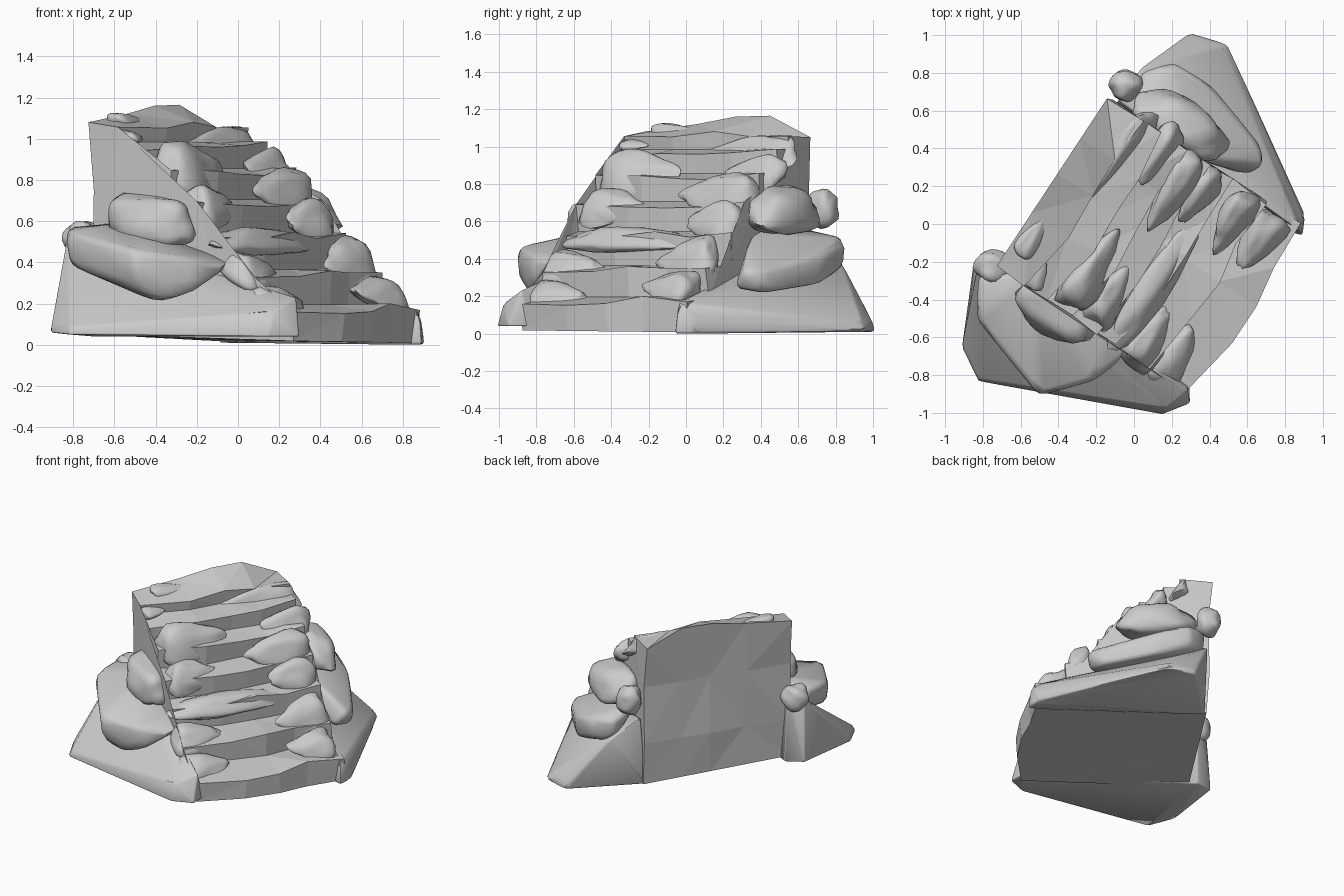
import bpy, bmesh, math, random
from mathutils import Vector, noise

random.seed(4)
# Stair frame: u runs down the flight, v across its width
U = Vector((0.835, -0.55, 0))
V = Vector((0.55, 0.835, 0))


def world(u, v, z):
    return U * u + V * v + Vector((0, 0, z))


def finish(bm, name, smooth=None):
    bmesh.ops.recalc_face_normals(bm, faces=bm.faces[:])
    me = bpy.data.meshes.new(name)
    bm.to_mesh(me)
    bm.free()
    ob = bpy.data.objects.new(name, me)
    bpy.context.collection.objects.link(ob)
    if smooth is not None:
        bpy.ops.object.select_all(action='DESELECT')
        ob.select_set(True)
        bpy.context.view_layer.objects.active = ob
        bpy.ops.object.shade_smooth_by_angle(angle=math.radians(smooth))
    return ob


# Stone steps: a stepped profile carried through five uneven stations
edges = [(-0.27, 1.06), (-0.13, 0.96), (0.02, 0.83), (0.17, 0.68),
         (0.30, 0.52), (0.52, 0.34), (0.75, 0.17)]
stations = [(-0.59, -0.02, 0), (-0.25, 0.02, 0.0), (0.0, 0.015, 0.01),
            (0.22, 0.005, 0.01), (0.48, 0.0, 0.01)]
back_top = [1.08, 1.12, 1.16, 1.165, 1.05]
bm = bmesh.new()
rings = []
for (v, du, dz), top in zip(stations, back_top):
    lo = 0.05 - 0.03 * (v + 0.6)
    bow = random.uniform(-0.012, 0.012)
    pts = [(-0.44, lo), (-0.455 + bow, 0.33), (-0.46 - bow, 0.75), (-0.485, top)]
    for i, (u, z) in enumerate(edges):
        u += du + random.uniform(-0.018, 0.018)
        z += dz + random.uniform(-0.02, 0.02)
        below = edges[i + 1][1] if i < 6 else 0.012 - 0.01 * v
        pts += [(u, z), (u - 0.01, below + (0.025 if i < 6 else 0))]
    rings.append([bm.verts.new(world(u, v + random.uniform(-0.01, 0.01), z))
                  for u, z in pts])
n = len(rings[0])
for a, b in zip(rings, rings[1:]):
    for i in range(n):
        bm.faces.new((a[i], a[(i + 1) % n], b[(i + 1) % n], b[i]))
bm.faces.new(rings[0])
bm.faces.new(rings[-1][::-1])
bmesh.ops.triangulate(bm, faces=bm.faces[:])
finish(bm, "stone_steps")


# Rounded hull through a few (u, v, z) points
def hull(name, pts, soft):
    bm = bmesh.new()
    for p in pts:
        bm.verts.new(world(*p))
    bmesh.ops.convex_hull(bm, input=bm.verts[:])
    loose = [w for w in bm.verts if not w.link_faces]
    bmesh.ops.delete(bm, geom=loose, context='VERTS')
    bmesh.ops.bevel(bm, geom=bm.edges[:], offset=soft, segments=2,
                    affect='EDGES', profile=0.5, clamp_overlap=True)
    finish(bm, name, 50)


# Sloping snow banks on both sides of the flight
hull("snow_bank_left", [
    (-0.50, -0.52, 0.04), (-0.60, -0.63, 0.06), (-0.40, -1.05, 0.06),
    (-0.23, -1.15, 0.05), (0.68, -0.76, 0.04), (0.77, -0.63, 0.04),
    (0.70, -0.53, 0.04), (0.72, -0.58, 0.23), (0.68, -0.72, 0.16),
    (-0.23, -1.13, 0.09), (-0.40, -1.03, 0.10),
    (-0.57, -0.64, 0.52), (-0.50, -0.55, 0.56)], 0.018)
hull("snow_bank_right", [
    (-0.43, 0.46, 0.01), (-0.31, 1.01, 0.01), (-0.11, 1.07, 0.01),
    (0.73, 0.54, 0.0), (0.78, 0.44, 0.0), (0.72, 0.42, 0.0),
    (0.76, 0.45, 0.17), (0.72, 0.53, 0.08), (-0.12, 1.05, 0.06),
    (-0.30, 1.0, 0.06), (-0.42, 0.72, 0.39), (-0.43, 0.50, 0.52)], 0.018)

# Heavy drifts lying on the banks
hull("drift_left_lower", [
    (-0.54, -0.68, 0.57), (-0.53, -0.66, 0.42), (-0.43, -0.88, 0.55),
    (-0.40, -0.87, 0.38), (0.08, -1.04, 0.46), (0.08, -1.02, 0.28),
    (0.14, -0.88, 0.19), (0.28, -0.81, 0.42), (0.28, -0.80, 0.26),
    (0.36, -0.57, 0.38), (0.20, -0.50, 0.45), (-0.30, -0.50, 0.60),
    (-0.30, -0.50, 0.40)], 0.04)
hull("drift_right_lower", [
    (-0.41, 0.69, 0.51), (-0.40, 0.69, 0.36), (-0.30, 0.83, 0.51),
    (-0.29, 0.82, 0.36), (-0.06, 0.84, 0.42), (-0.06, 0.82, 0.26),
    (0.32, 0.72, 0.34), (0.32, 0.71, 0.21), (0.41, 0.64, 0.34),
    (0.37, 0.55, 0.24), (0.06, 0.46, 0.55), (-0.30, 0.46, 0.58),
    (0.06, 0.46, 0.30)], 0.04)


# Lumpy snow: noisy ellipsoid, narrowed upwards and towards one end of v
def clump(name, c, size, taper=0, peak=0, slope=0, lean=0, seed=0):
    bm = bmesh.new()
    bmesh.ops.create_icosphere(bm, subdivisions=3, radius=1)
    for w in bm.verts:
        p = w.co.copy()
        p *= 1 + 0.3 * noise.noise(p * 1.4 + Vector((seed * 7.3, seed * 3.1, 2)))
        p = Vector([math.copysign(abs(k) ** 0.85, k) for k in p])
        k = 1 + taper * p.y * 0.5
        u = p.x * size[0] * k * (1 - peak * p.z)
        v = p.y * size[1] * (1 - 0.5 * peak * p.z)
        z = p.z * size[2] * k + slope * u + lean * v
        w.co = world(c[0] + u, c[1] + v, c[2] + z)
    finish(bm, name, 60)


# Step clumps: u, v, z, then half sizes in u, v, z
right = [(-0.27, 0.25, 0.98, 0.065, 0.28, 0.07), (-0.09, 0.38, 0.86, 0.065, 0.19, 0.07),
         (0.08, 0.25, 0.75, 0.075, 0.24, 0.09), (0.20, 0.31, 0.60, 0.07, 0.17, 0.09),
         (0.43, 0.30, 0.40, 0.08, 0.18, 0.10), (0.60, 0.29, 0.255, 0.09, 0.17, 0.065)]
left = [(-0.41, -0.36, 1.09, 0.05, 0.13, 0.03), (-0.28, -0.51, 1.01, 0.05, 0.08, 0.025),
        (-0.05, -0.32, 0.865, 0.09, 0.24, 0.10), (0.10, -0.38, 0.68, 0.09, 0.18, 0.08),
        (0.27, -0.20, 0.505, 0.085, 0.38, 0.055), (0.40, -0.45, 0.355, 0.085, 0.18, 0.07),
        (0.56, -0.46, 0.205, 0.09, 0.17, 0.065)]
for side, rows, t in (("right", right, 1), ("left", left, -1)):
    for i, r in enumerate(rows):
        clump(f"step_snow_{side}_{i + 1}", r[:3], r[3:], t if i != 4 or t > 0 else -0.3,
              0.3, -0.5 * r[5] / r[3], 0, i + (1 if t > 0 else 20))

# Smaller drifts against the stair walls
clump("drift_left_upper", (-0.09, -0.62, 0.60), (0.23, 0.12, 0.13), 0, 0, -0.1, 0.2, 42)
clump("drift_left_back", (-0.50, -0.60, 0.51), (0.09, 0.09, 0.09), 0, 0, 0, 0, 43)
clump("drift_right_upper", (-0.08, 0.57, 0.66), (0.26, 0.13, 0.13), 0, 0.15, -0.1, -0.2, 45)
clump("drift_right_back", (-0.44, 0.59, 0.67), (0.08, 0.08, 0.10), 0, 0, 0, 0, 46)
